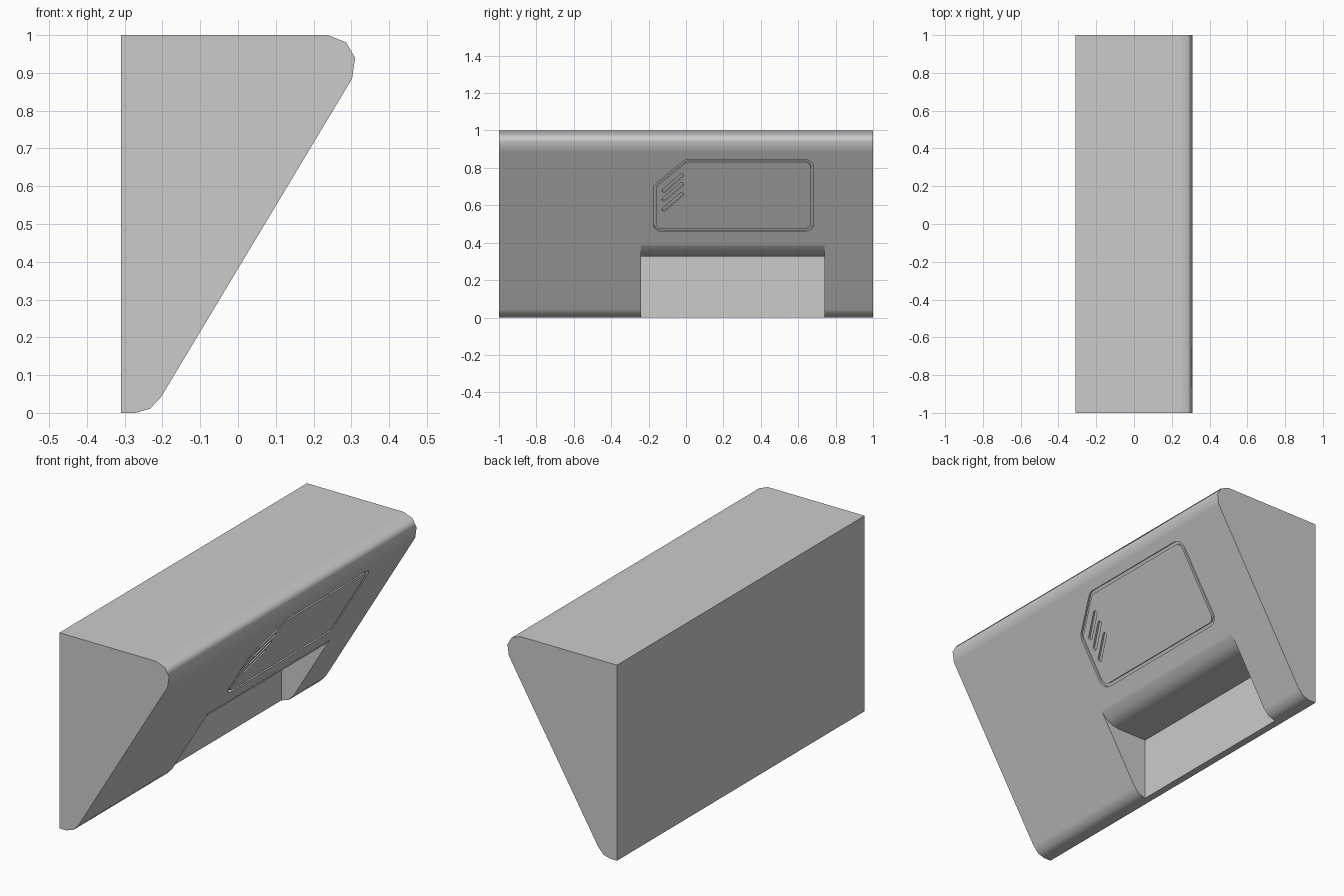
import bpy, bmesh, math
from mathutils import Vector

cube = bpy.data.objects.get("Cube")
if cube:
    bpy.data.objects.remove(cube, do_unlink=True)

grey = bpy.data.materials.new("plain grey")
grey.use_nodes = True
colour = (0.6, 0.6, 0.6, 1)
grey.diffuse_color = colour
grey.node_tree.nodes["Principled BSDF"].inputs["Base Color"].default_value = colour

# Slanted front plane: u runs along y, v runs up the slope
LOW, HIGH = Vector((-0.203, 0, 0.043)), Vector((0.302, 0, 0.885))
UP = (HIGH - LOW).normalized()
OUT = Vector((UP.z, 0, -UP.x))


def on_slope(y, z):
    return Vector((y, (z - LOW.z) / UP.z))


def slope_point(p, lift):
    return LOW + UP * p.y + OUT * lift + Vector((0, p.x, 0))


def solid(name, start, end):
    """Closed prism between two matching loops of points."""
    bm = bmesh.new()
    a = [bm.verts.new(p) for p in start]
    b = [bm.verts.new(p) for p in end]
    bm.faces.new(a)
    bm.faces.new(b[::-1])
    for i in range(len(a)):
        j = (i + 1) % len(a)
        bm.faces.new((a[i], b[i], b[j], a[j]))
    return finish(name, bm)


def finish(name, bm):
    bmesh.ops.recalc_face_normals(bm, faces=bm.faces)
    mesh = bpy.data.meshes.new(name)
    bm.to_mesh(mesh)
    bm.free()
    mesh.materials.append(grey)
    obj = bpy.data.objects.new(name, mesh)
    bpy.context.collection.objects.link(obj)
    return obj


def prism(name, profile, y0, y1):
    return solid(name, [(x, y0, z) for x, z in profile], [(x, y1, z) for x, z in profile])


def rounded(corners, radius, inset, steps=5):
    """Counter-clockwise outline, moved inward by inset, with round corners."""
    points = []
    n = len(corners)
    for i, c in enumerate(corners):
        d0 = (c - corners[i - 1]).normalized()
        d1 = (corners[(i + 1) % n] - c).normalized()
        turn = d0.angle(d1)
        n0 = Vector((-d0.y, d0.x))
        centre = c - d0 * radius * math.tan(turn / 2) + n0 * radius
        start = math.atan2(-n0.y, -n0.x)
        for k in range(steps + 1):
            a = start + turn * k / steps
            points.append(centre + Vector((math.cos(a), math.sin(a))) * (radius - inset))
    return points


def cut(target, cutter):
    cutter.hide_render = True
    mod = target.modifiers.new("cut", "BOOLEAN")
    mod.operation = "DIFFERENCE"
    mod.solver = "EXACT"
    mod.object = cutter
    bpy.context.view_layer.objects.active = target
    bpy.ops.object.modifier_apply(modifier=mod.name)
    bpy.data.objects.remove(cutter, do_unlink=True)


# Wedge body with rounded upper and lower front edges
body = prism("wedge_body", [
    (-0.31, 0), (-0.272, 0), (-0.233, 0.011), (LOW.x, LOW.z), (HIGH.x, HIGH.z),
    (0.31, 0.94), (0.286, 0.981), (0.237, 1), (-0.31, 1)], -1, 1)

# Recess at the bottom, its ceiling rolling into the slanted face
lip = LOW + UP * on_slope(0, 0.385).y
cut(body, prism("recess_cutter", [
    (-0.272, -0.1), (-0.272, 0.325), (-0.105, 0.325), (-0.065, 0.332),
    (-0.028, 0.351), (lip.x, lip.z), (0.2, lip.z), (0.2, -0.1)], -0.24, 0.74))

# Engraved panel outline
DEPTH, WIDTH = 0.012, 0.016
panel = [on_slope(*c) for c in (
    (-0.175, 0.459), (0.683, 0.459), (0.683, 0.845), (-0.003, 0.845), (-0.175, 0.704))]
bm = bmesh.new()
loops = [[bm.verts.new(slope_point(p, lift)) for p in rounded(panel, 0.05, inset)]
         for inset, lift in ((0, -DEPTH), (0, DEPTH), (WIDTH, DEPTH), (WIDTH, -DEPTH))]
for k in range(4):
    a, b = loops[k], loops[(k + 1) % 4]
    for i in range(len(a)):
        j = (i + 1) % len(a)
        bm.faces.new((a[i], a[j], b[j], b[i]))
cut(body, finish("outline_cutter", bm))

# Three engraved diagonal slots with round ends
for z in (0.578, 0.631, 0.678):
    a, b = on_slope(-0.118, z), on_slope(-0.024, z + 0.08)
    heading = math.atan2(b.y - a.y, b.x - a.x)
    shape = []
    for centre, first in ((b, heading - math.pi / 2), (a, heading + math.pi / 2)):
        for k in range(7):
            t = first + math.pi * k / 6
            shape.append(centre + Vector((math.cos(t), math.sin(t))) * 0.011)
    cut(body, solid("slot_cutter", [slope_point(p, -DEPTH) for p in shape],
                    [slope_point(p, DEPTH) for p in shape]))

# Smooth rounded edges, flat faces kept flat
bpy.ops.object.select_all(action="DESELECT")
body.select_set(True)
bpy.context.view_layer.objects.active = body
bpy.ops.object.shade_smooth_by_angle(angle=math.radians(46))
weighted = body.modifiers.new("flat faces", "WEIGHTED_NORMAL")
weighted.keep_sharp = True
weighted.weight = 100
